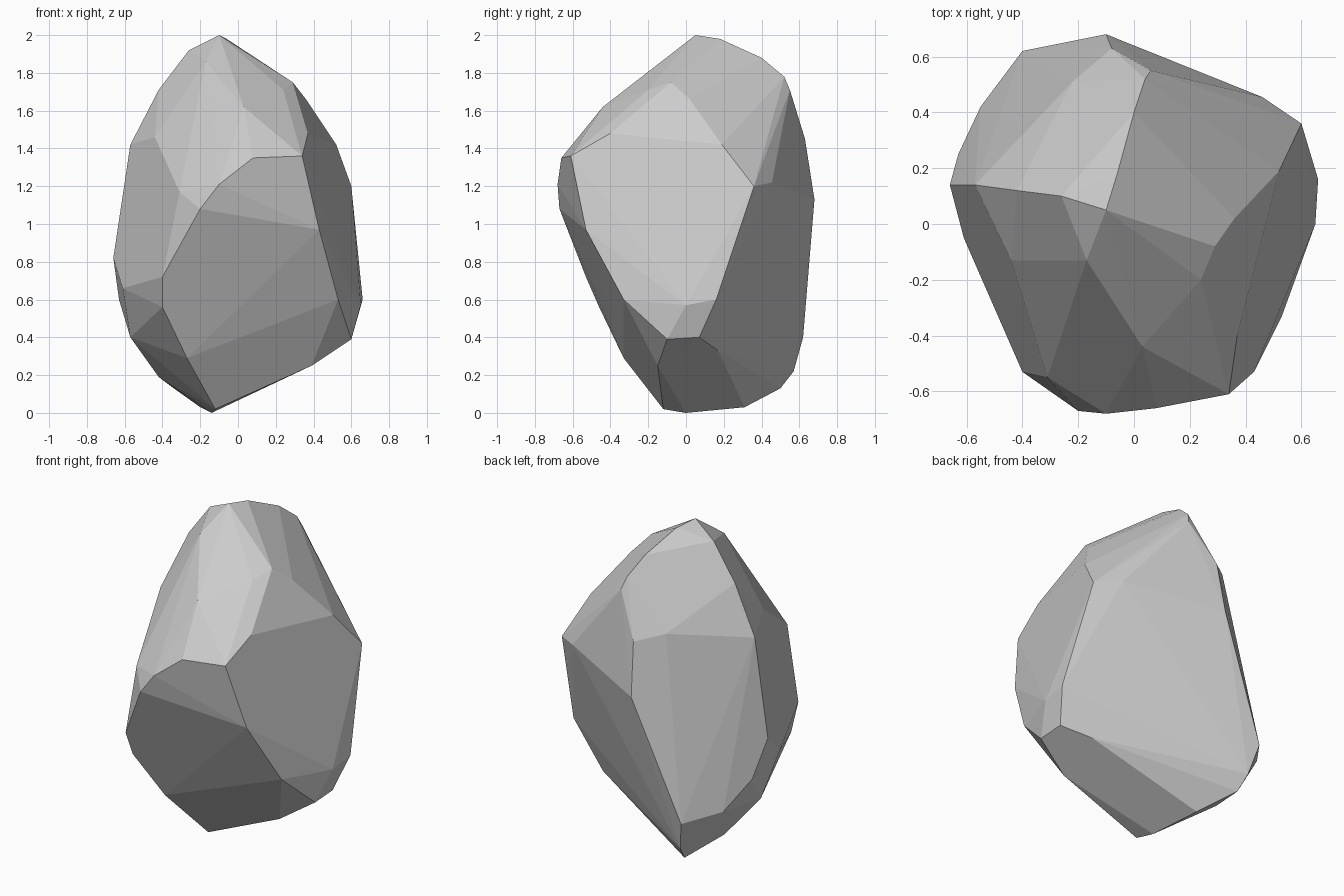
import bpy, bmesh, math

# Corner points of the boulder, from the crest down to the foot
crest = [(-.10, .05, 2), (-.06, .18, 1.98), (0, .40, 1.88), (.04, .52, 1.78),
         (-.26, .10, 1.92), (-.42, .12, 1.71), (-.17, -.13, 1.86),
         (.29, -.08, 1.75), (.24, -.20, 1.71), (.06, .55, 1.71)]
shoulder = [(.36, .02, 1.66), (.52, .19, 1.42), (.03, -.44, 1.62), (.37, -.40, 1.48),
            (.34, -.61, 1.36), (.08, -.66, 1.35), (-.44, -.13, 1.46),
            (-.57, .14, 1.42), (-.22, .51, 1.49), (-.08, .63, 1.45)]
waist = [(-.20, -.67, 1.08), (-.10, -.68, 1.21), (-.31, -.55, 1.17), (-.40, -.53, .72),
         (.43, -.53, .97), (.60, .36, 1.2), (.46, .455, 1.22), (-.10, .68, 1.13),
         (-.66, .14, .82), (-.61, -.05, .66)]
belly = [(-.40, -.46, .56), (.53, -.33, .6), (.66, .16, .6), (.65, 0, .57),
         (.60, -.10, .39), (.60, .07, .4), (.08, .39, .42), (-.63, .25, .6),
         (-.55, .42, .44), (-.40, .62, .4), (-.57, .08, .4)]
foot = [(-.27, -.33, .29), (.39, -.15, .25), (.45, .17, .33), (-.36, .57, .22),
        (-.34, .50, .13), (-.20, .31, .03), (-.14, 0, 0), (-.12, -.12, .02),
        (-.42, .22, .19)]

# Wrap the points in a faceted skin and merge nearly coplanar triangles
bm = bmesh.new()
for p in crest + shoulder + waist + belly + foot:
    bm.verts.new(p)
bmesh.ops.convex_hull(bm, input=bm.verts[:])
bmesh.ops.delete(bm, geom=[v for v in bm.verts if not v.link_faces], context='VERTS')
bmesh.ops.dissolve_limit(bm, angle_limit=math.radians(3), verts=bm.verts[:], edges=bm.edges[:])
bmesh.ops.recalc_face_normals(bm, faces=bm.faces[:])

mesh = bpy.data.meshes.new("boulder")
bm.to_mesh(mesh)
bm.free()
boulder = bpy.data.objects.new("boulder", mesh)
bpy.context.collection.objects.link(boulder)
